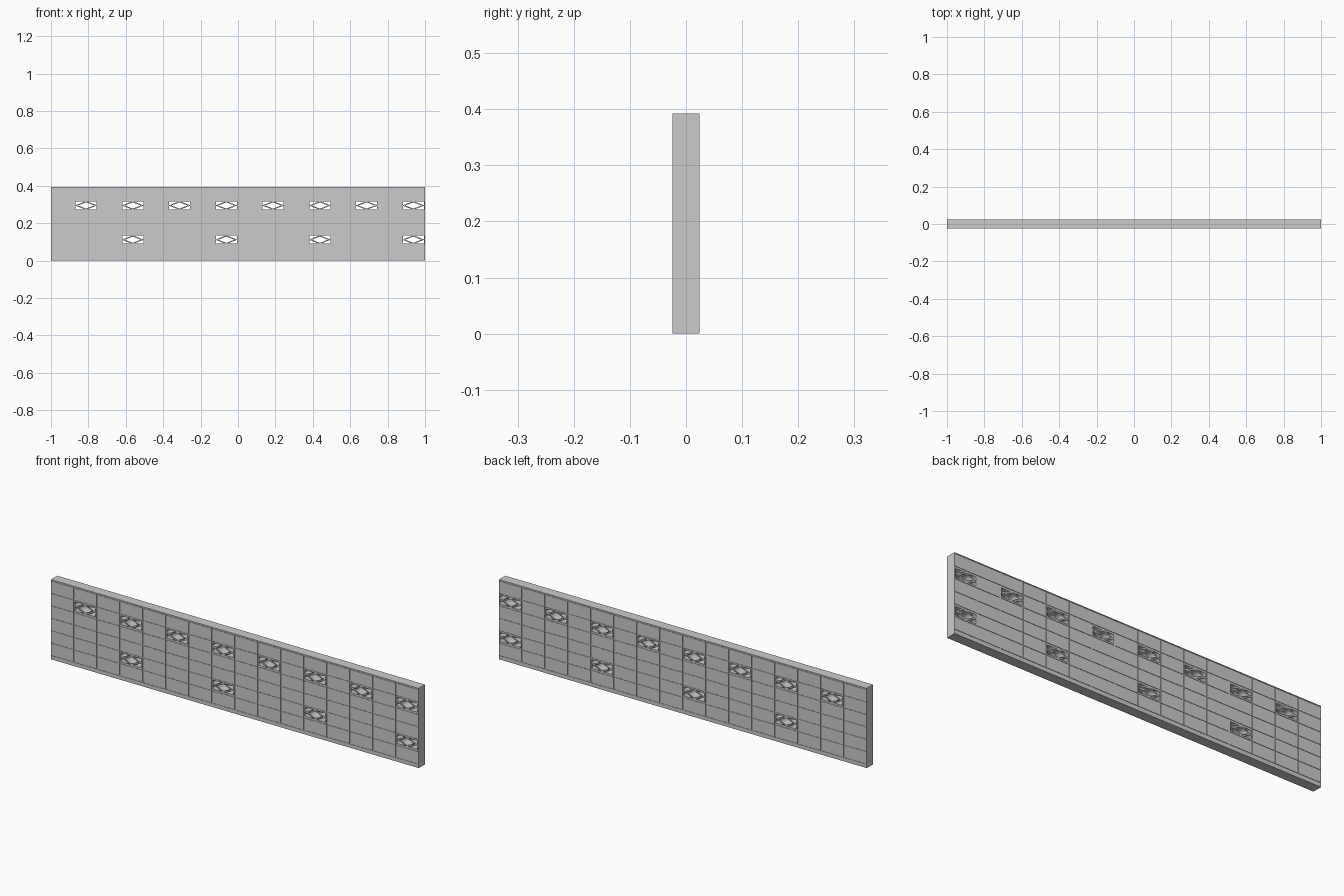
import bpy

if "Cube" in bpy.data.objects:
    bpy.data.objects.remove(bpy.data.objects["Cube"])

COLS, ROWS = 16, 6
W, H = 0.125, 0.061          # block pitch
Z0, TOP = 0.02, 0.392        # top of base strip, top of wall
D = 0.0245                   # half depth
GAP = 0.003                  # joint width
col = bpy.context.collection


def box_mesh(name, x, y, z):
    v = [(sx * x / 2, sy * y / 2, sz * z / 2)
         for sx in (-1, 1) for sy in (-1, 1) for sz in (-1, 1)]
    f = [(0, 1, 3, 2), (4, 6, 7, 5), (0, 4, 5, 1),
         (2, 3, 7, 6), (0, 2, 6, 4), (1, 5, 7, 3)]
    m = bpy.data.meshes.new(name)
    m.from_pydata(v, [], f)
    return m


def place(name, data, x, z, y=0):
    ob = bpy.data.objects.new(name, data)
    ob.location = (x, y, z)
    col.objects.link(ob)
    return ob


def vent_curve():
    # Rectangular block pierced by a diamond and four corner triangles
    cu = bpy.data.curves.new("vent_block", 'CURVE')
    cu.dimensions = '2D'
    cu.fill_mode = 'BOTH'
    cu.extrude = D
    a, b = 0.056, 0.0215
    w, h = (W - GAP) / 2, (H - GAP) / 2
    loops = [[(-w, -h), (w, -h), (w, h), (-w, h)],
             [(-0.043, 0), (0, -0.0165), (0.043, 0), (0, 0.0165)]]
    for sx in (-1, 1):
        for sy in (-1, 1):
            loops.append([(sx * a, sy * b), (sx * 0.004, sy * b),
                          (sx * a, sy * 0.0015)])
    for pts in loops:
        s = cu.splines.new('POLY')
        s.points.add(len(pts) - 1)
        for p, (x, y) in zip(s.points, pts):
            p.co = (x, y, 0, 1)
        s.use_cyclic_u = True
    return cu


# Base strip and cap strip
place("base_strip", box_mesh("base_strip", 2, 2 * D, Z0 - GAP / 2), 0, (Z0 - GAP / 2) / 2)
cap_z = Z0 + ROWS * H + GAP / 2
place("cap_strip", box_mesh("cap_strip", 2, 2 * D, TOP - cap_z), 0, (TOP + cap_z) / 2)

# Stacked blocks, with vents in two courses
block = box_mesh("block", W - GAP, 2 * D, H - GAP)
vent = vent_curve()
for r in range(ROWS):
    for c in range(COLS):
        x, z = -1 + W * (c + 0.5), Z0 + H * (r + 0.5)
        if (r == 4 and c % 2 == 1) or (r == 1 and c % 4 == 3):
            place("vent_block", vent, x, z).rotation_euler.x = 1.5707963
        else:
            place("block", block, x, z)

# Slightly recessed mortar joints
bed = box_mesh("bed_joint", 2, 2 * D - 0.004, GAP)
for r in range(ROWS + 1):
    place("bed_joint", bed, 0, Z0 + H * r)
head = box_mesh("head_joint", GAP, 2 * D - 0.0044, ROWS * H)
for c in range(1, COLS):
    place("head_joint", head, -1 + W * c, Z0 + ROWS * H / 2)
# Flush end strips close the wall ends
end = box_mesh("end_strip", GAP / 2, 2 * D, TOP)
for s in (-1, 1):
    place("end_strip", end, s * (1 - GAP / 4), TOP / 2)
